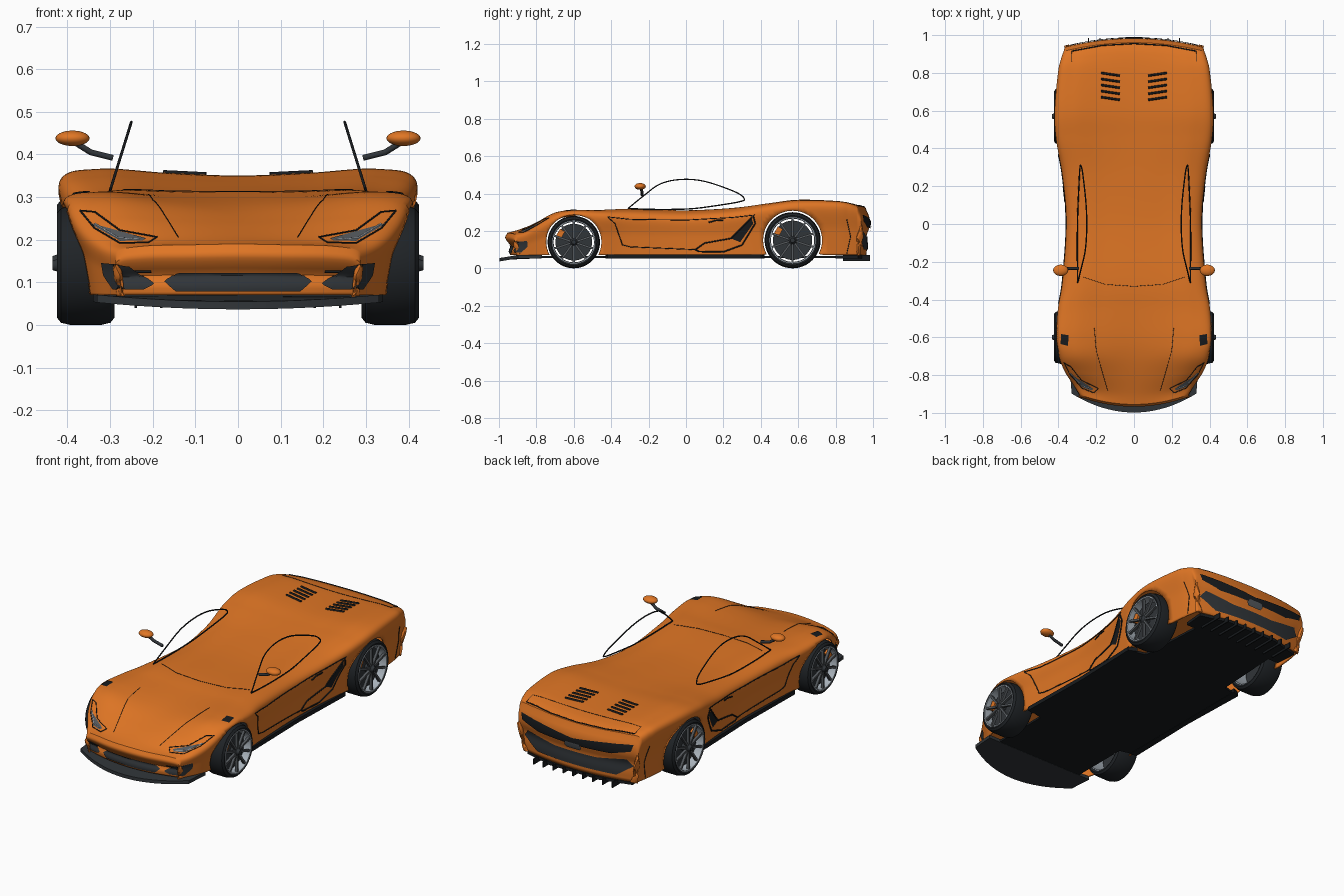
import bpy, bmesh, math
from mathutils import Vector
from mathutils.bvhtree import BVHTree

old = bpy.data.objects.get("Cube")
if old:
    bpy.data.objects.remove(old)


def material(name, r, g, b):
    m = bpy.data.materials.new(name)
    m.use_nodes = True
    m.diffuse_color = (r, g, b, 1)
    m.node_tree.nodes["Principled BSDF"].inputs["Base Color"].default_value = (r, g, b, 1)
    return m


orange = material("orange paint", .74, .18, .018)
black = material("black plastic", .009, .011, .013)
rubber = material("tyre rubber", .014, .017, .02)
trim = material("dark grey trim", .03, .035, .04)
alloy = material("grey alloy", .09, .1, .11)
silver = material("light silver", .4, .45, .5)


def add(name, data, mat, smooth=True):
    ob = bpy.data.objects.new(name, data)
    bpy.context.collection.objects.link(ob)
    data.materials.append(mat)
    if smooth:
        bpy.ops.object.select_all(action='DESELECT')
        ob.select_set(True)
        bpy.context.view_layer.objects.active = ob
        bpy.ops.object.shade_smooth_by_angle(angle=math.radians(35))
    return ob


def from_bmesh(name, bm, mat, smooth=True, recalc=True):
    if recalc:
        bmesh.ops.recalc_face_normals(bm, faces=bm.faces)
    me = bpy.data.meshes.new(name)
    bm.to_mesh(me)
    bm.free()
    return add(name, me, mat, smooth)


def spline(points, steps):
    """Smooth curve through points of any dimension."""
    pts = [points[0]] + list(points) + [points[-1]]
    out = []
    for a, b, c, d in zip(pts, pts[1:], pts[2:], pts[3:]):
        for i in range(steps):
            t = i / steps
            out.append([.5 * (2 * q + (r - p) * t + (2 * p - 5 * q + 4 * r - s) * t * t
                              + (3 * q - p - 3 * r + s) * t ** 3)
                        for p, q, r, s in zip(a, b, c, d)])
    return out + [list(points[-1])]


def grid_faces(bm, rows, closed=False):
    n = len(rows[0])
    for a, b in zip(rows, rows[1:]):
        for j in range(n if closed else n - 1):
            k = (j + 1) % n
            bm.faces.new((a[j], a[k], b[k], b[j]))


# Body shell: y, bow, centre height, fender height, half width, shoulder height, sill half width
SILL = .07
stations = [
    (-.955, .05, .19, .185, .285, .17, .275), (-.9, .05, .205, .197, .32, .185, .3),
    (-.8, .02, .24, .25, .365, .225, .335), (-.7, 0, .27, .298, .395, .27, .355),
    (-.6, 0, .288, .312, .41, .29, .365), (-.45, 0, .302, .312, .4, .285, .365),
    (-.3, 0, .313, .315, .375, .28, .355), (0, 0, .31, .307, .355, .27, .345),
    (.25, 0, .322, .32, .375, .285, .355), (.45, 0, .338, .348, .41, .32, .375),
    (.6, 0, .35, .366, .418, .338, .375), (.8, 0, .348, .36, .4, .338, .36),
    (.9, -.03, .34, .347, .385, .33, .35), (.96, -.045, .325, .33, .37, .315, .34)]


def section(y, bow, zc, zf, w, zs, wl):
    half = [(.4 * w, zc * .6 + zf * .4), (.78 * w, zf), (w, zs),
            (w + (wl - w) * .55, (zs + SILL) / 2), (wl, SILL)]
    ctrl = [(-x, z) for x, z in reversed(half)] + [(0, zc)] + half
    return [(x, y + bow * (x / w) ** 2, z) for x, z in spline(ctrl, 8)]


def cap(station, depth):
    """Nose or tail face hanging from an end section down to the sill."""
    taper, rows = station[6] / station[4], []
    prof = spline([(d,) for d in depth], 3)
    for i, (d,) in enumerate(prof[1:], 1):
        t = i / (len(prof) - 1)
        rows.append([(x * (1 + (taper - 1) * t), y + d * min(1, (z - SILL) / .1),
                      z + (SILL - z) * t) for x, y, z in section(*station)])
    return rows


nose = cap(stations[0], (0, -.012, 0, .02, .012, .015))
tail = cap(stations[-1], (0, .02, .022, .005, .008, .005))
rows = nose[::-1] + [section(*s) for s in spline(stations, 12)] + tail
bm = bmesh.new()
grid_faces(bm, [[bm.verts.new(p) for p in r] for r in rows])
bmesh.ops.remove_doubles(bm, verts=bm.verts, dist=.0005)
bmesh.ops.recalc_face_normals(bm, faces=bm.faces)
bm.faces.ensure_lookup_table()
top_face = min(bm.faces, key=lambda f: f.calc_center_median().xy.length)
if top_face.normal.z < 0:
    bmesh.ops.reverse_faces(bm, faces=bm.faces)
skin = BVHTree.FromBMesh(bm)

# Wheel openings: drop faces inside the circle and snap the rim to it
wheels = [(-.6, .14), (.57, .15)]
for wy, wr in wheels:
    arch = wr + .008
    polar = lambda v: Vector((0, v.co.y - wy, v.co.z - wr))
    inside = lambda v: abs(v.co.x) > .2 and polar(v).length < arch
    gone = [f for f in bm.faces if any(inside(v) for v in f.verts)]
    rim = {v for f in gone for v in f.verts if not inside(v)}
    bmesh.ops.delete(bm, geom=gone, context='FACES')
    for v in rim:
        if v.is_valid:
            p = polar(v).normalized() * arch
            v.co.y, v.co.z = wy + p.y, wr + p.z
body = from_bmesh("body_shell", bm, orange, recalc=False)
shell = body.modifiers.new("thickness", 'SOLIDIFY')
shell.thickness, shell.offset = .008, -1

# Helpers that lay lines and plates on the body
AIM = {"front": (lambda u, v: (u, -2, v), Vector((0, 1, 0))),
       "rear": (lambda u, v: (u, 2, v), Vector((0, -1, 0))),
       "top": (lambda u, v: (u, v, 2), Vector((0, 0, -1))),
       "side": (lambda u, v: (2, u, v), Vector((-1, 0, 0)))}


def project(side, u, v, lift):
    start, way = AIM[side]
    o = Vector(start(u, v))
    loc, n, *_ = skin.ray_cast(o, way)
    if loc is None:
        loc, n, *_ = skin.find_nearest(o + way * 1.3)
    return loc + (n if n.dot(way) < 0 else -n) * lift


def tube(name, paths, radius, mat, cyclic=False, mirror=True):
    cu = bpy.data.curves.new(name, 'CURVE')
    cu.dimensions, cu.bevel_depth, cu.bevel_resolution = '3D', radius, 1
    cu.use_fill_caps = True
    for path in paths:
        for s in (1, -1) if mirror else (1,):
            sp = cu.splines.new('POLY')
            sp.points.add(len(path) - 1)
            sp.use_cyclic_u = cyclic
            for p, (x, y, z) in zip(sp.points, path):
                p.co = (x * s, y, z, 1)
    return add(name, cu, mat, False)


def line(name, side, paths, radius=.0025, mat=black, closed=False, mirror=True):
    out = []
    for path in paths:
        pts = path + path[:1] if closed else path
        out.append([project(side, a[0] + (b[0] - a[0]) * i / 12, a[1] + (b[1] - a[1]) * i / 12, .001)
                    for a, b in zip(pts, pts[1:]) for i in range(13)])
    return tube(name, out, radius, mat, mirror=mirror)


def plate(name, side, outline, mat, lift=.005, mirror=True):
    bm = bmesh.new()
    for s in (1, -1) if mirror else (1,):
        part = bmesh.new()
        part.faces.new([part.verts.new((u, v, 0)) for u, v in outline])
        bmesh.ops.triangulate(part, faces=part.faces)
        bmesh.ops.subdivide_edges(part, edges=part.edges, cuts=7, use_grid_fill=True)
        new = {v: bm.verts.new(project(side, v.co.x, v.co.y, lift)) for v in part.verts}
        for v in new.values():
            v.co.x *= s
        for f in part.faces:
            face = bm.faces.new([new[v] for v in f.verts])
            face.normal_update()
            if face.normal.dot(AIM[side][1]) > 0:
                face.normal_flip()
        part.free()
    return from_bmesh(name, bm, mat, recalc=False)


def both(half):
    """Close a half outline, listed from centre top to centre bottom, across x = 0."""
    return half + [(-x, z) for x, z in reversed(half) if x]


# Front details
plate("centre_grille", "front", both([(.142, .125), (.172, .101), (.145, .08)]), trim, mirror=False)
line("grille_bars", "front", [[(0, z), (.14, z)] for z in (.09, .102, .114)], .002, black)
plate("side_intake", "front", [(.317, .147), (.254, .14), (.195, .096), (.22, .084), (.29, .084), (.312, .117)], trim)
line("intake_bars", "front", [[(.3, z), (.38 - z * 1.4, z)] for z in (.1, .113, .126)], .003, black)
lamp = [(.37, .268), (.336, .265), (.277, .222), (.19, .206), (.21, .193), (.277, .192), (.336, .227)]
line("headlight_outline", "front", [lamp], .002, closed=True)
plate("headlight_strip", "front", [(.345, .238), (.28, .205), (.215, .202), (.225, .196), (.276, .196), (.335, .23)], alloy, .002)
line("headlight_glow", "front", [[(.335, .237), (.28, .203), (.23, .2)]], .002, silver)

# Upper panel lines and vents
line("hood_crease", "top", [[(.21, -.55), (.2, -.67), (.14, -.88)]], .0012)
line("cowl_line", "top", [[(0, -.33), (.15, -.32), (.27, -.28)]], .001)
plate("fender_vent", "top", [(.345, -.59), (.385, -.582), (.388, -.635), (.35, -.645)], black, .003)
line("deck_vents", "top", [[(.075, .785 - k * .032), (.175, .8 - k * .032)] for k in range(5)], .006)
line("deck_edge", "top", [[(0, .955), (.17, .945), (.33, .915)]], .003)
line("deck_seam", "top", [[(0, .86), (.33, .86), (.33, .915)]], .001)

# Side panel lines
line("door_outline", "side", [[(-.42, .275), (-.38, .24), (-.34, .125), (-.3, .115), (.05, .1)],
                              [(-.42, .275), (-.3, .262), (0, .258), (.25, .272), (.37, .285)]])
line("side_scoop", "side", [[(.05, .1), (.1, .135), (.24, .16), (.36, .28), (.37, .24), (.3, .125), (.2, .088), (.07, .09)]],
     .004, closed=True)
plate("scoop_opening", "side", [(.24, .16), (.35, .27), (.36, .24), (.29, .14)], black, .002)
line("door_handle", "side", [[(.12, .245), (.16, .256), (.2, .258)]], .004)
line("rear_corner_seam", "side", [[(.86, .08), (.88, .17), (.86, .26)]], .002)

# Rear details
plate("tail_strip", "rear", both([(0, .25), (.2, .272), (.34, .285), (.33, .25), (.22, .22), (0, .215)]), black, mirror=False)
plate("rear_grille", "rear", both([(.12, .17), (.3, .2), (.33, .16), (.24, .1)]), trim, mirror=False)
line("rear_grille_bars", "rear", [[(0, z), (.25, z)] for z in (.12, .14, .16)], .003)
plate("rear_plate", "rear", both([(.04, .226), (.052, .21), (.04, .194)]), alloy, .009, mirror=False)

# Window frames standing free above the waist
frame = [(-.31, .32), (-.23, .385), (-.14, .45), (-.03, .475), (.1, .465), (.26, .41), (.31, .375),
         (.29, .357), (.16, .335), (.02, .318), (-.16, .315), (-.31, .32)]
tube("window_frame", [[(.3 - .31 * (z - .315), y, z) for y, z in spline(frame, 5)]], .0035, black)

# Mirrors
tube("mirror_arm", [[(.293, -.235, .392), (.345, -.235, .405), (.385, -.24, .43)]], .008, trim)
for s, side in ((1, "left"), (-1, "right")):
    bm = bmesh.new()
    bmesh.ops.create_uvsphere(bm, u_segments=24, v_segments=14, radius=1)
    bmesh.ops.scale(bm, verts=bm.verts, vec=(.04, .03, .018))
    from_bmesh(side + "_mirror", bm, orange).location = (s * .388, -.245, .438)


# Underbody
def slab(name, outline, mat, bottom, thick):
    """Flat part from a plan outline; bottom is a height rule of x."""
    bm = bmesh.new()
    lo = [bm.verts.new((x, y, bottom(x))) for x, y in outline]
    hi = [bm.verts.new((x, y, bottom(x) + thick)) for x, y in outline]
    grid_faces(bm, [lo, hi], True)
    bm.faces.new(lo)
    bm.faces.new(hi)
    return from_bmesh(name, bm, mat, False)


floor_half = [(.24, .94), (.27, .42), (.345, .4), (.345, -.42), (.27, -.44), (.27, -.86)]
slab("floor", both(floor_half), black, lambda x: .055, .012)
xs = [i * .033 for i in range(-10, 11)]
slab("front_splitter", [(x, -.998 + .1 * (x / .33) ** 2) for x in xs] + [(.34, -.77), (-.34, -.77)],
     trim, lambda x: .037 + .016 * (x / .33) ** 2, .018)
slab("rear_diffuser", both([(.31, .8), (.32, .92), (.15, .965)]), black, lambda x: .052, .016)
for s, side in ((1, "left"), (-1, "right")):
    slab(side + "_sill", [(s * x, y) for x, y in ((.33, -.43), (.37, -.42), (.362, 0), (.375, .4), (.33, .42))],
         black, lambda x: .053, .022)
for i in range(-4, 5):
    slab("diffuser_fin", [(i * .06 + .003, .84), (i * .06 + .003, .985), (i * .06 - .003, .985), (i * .06 - .003, .84)],
         black, lambda x: .04, .03)


# Wheels
def lathe(name, profile, mat, loc, s, closed=True):
    bm = bmesh.new()
    turn = [math.tau * i / 48 for i in range(48)]
    rings = [[bm.verts.new((x * s, r * math.cos(a), r * math.sin(a))) for a in turn] for x, r in profile]
    grid_faces(bm, rings + rings[:1] if closed else rings, True)
    if not closed:
        bm.faces.new(rings[0])
        bm.faces.new(rings[-1])
    from_bmesh(name, bm, mat).location = loc


def blocks(name, size, radius, angles, x, mat, loc):
    bm = bmesh.new()
    for a in angles:
        vs = bmesh.ops.create_cube(bm, size=1)["verts"]
        for v in vs:
            c = Vector((v.co.x * size[0] + x, v.co.y * size[1], v.co.z * size[2] + radius))
            v.co = (c.x, c.y * math.cos(a) - c.z * math.sin(a), c.y * math.sin(a) + c.z * math.cos(a))
    from_bmesh(name, bm, mat, False).location = loc


for end, (wy, R) in zip(("front", "rear"), wheels):
    for s, side in ((1, "left"), (-1, "right")):
        tag, loc = end + "_" + side + "_", (s * .357, wy, R)
        lathe(tag + "tyre", [(-.062, .8 * R), (-.067, .88 * R), (-.058, .96 * R), (-.035, R), (.035, R),
                             (.058, .96 * R), (.067, .88 * R), (.062, .8 * R)], rubber, loc, s)
        lathe(tag + "rim", [(-.06, .77 * R), (-.06, .81 * R), (.066, .82 * R), (.066, .785 * R)], silver, loc, s)
        lathe(tag + "brake_disc", [(.018, .7 * R), (.03, .7 * R)], trim, loc, s, False)
        lathe(tag + "hub", [(.02, .16 * R), (.06, .16 * R), (.068, .1 * R), (.078, .08 * R)], trim, loc, s, False)
        blocks(tag + "spokes", (.014, .011, .68 * R), .45 * R, [math.tau * i / 10 for i in range(10)], s * .056, alloy, loc)
        blocks(tag + "caliper", (.016, .05, .03), .6 * R, [math.radians(60)], s * .038, orange, loc)
